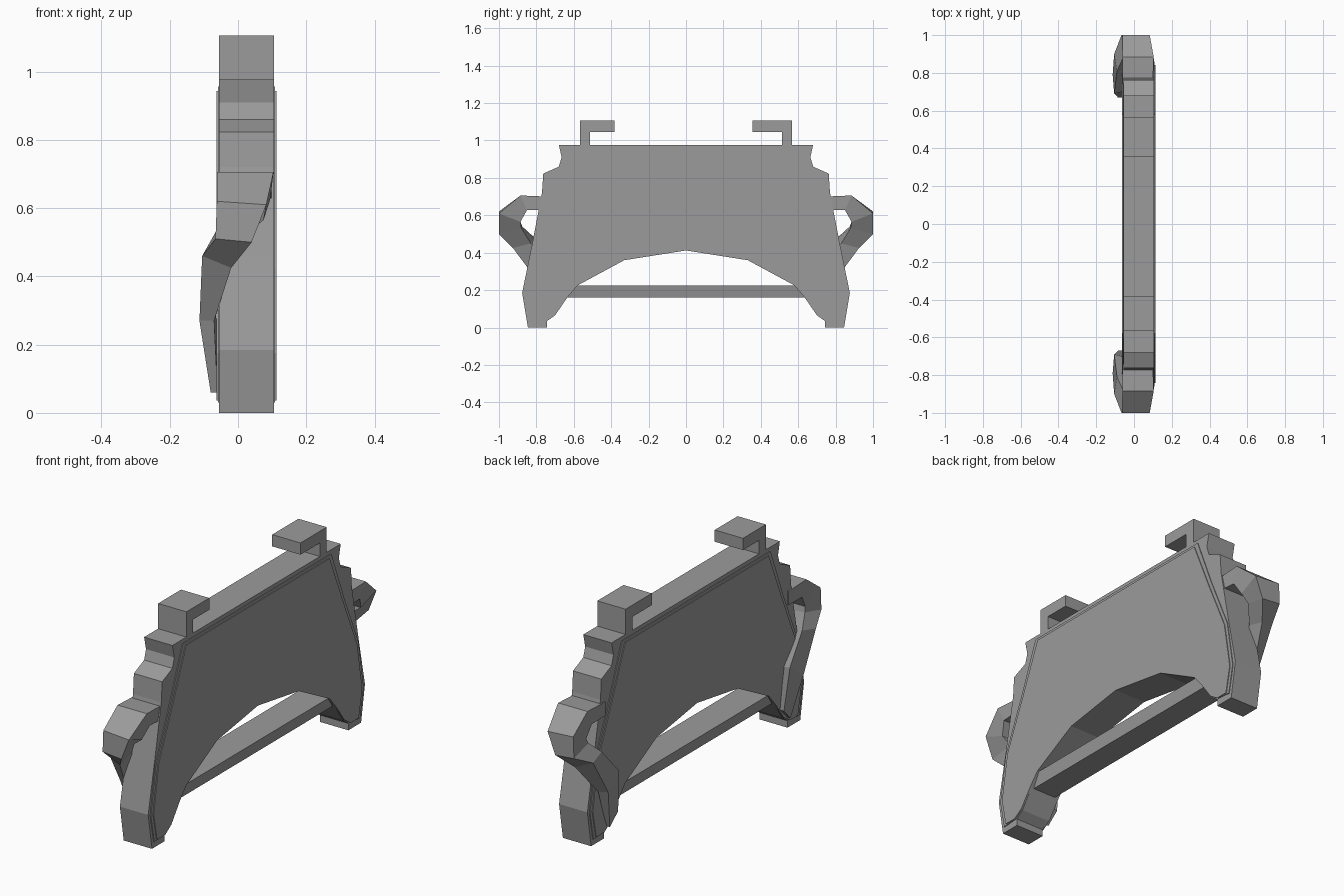
import bpy
import bmesh

cube = bpy.data.objects.get("Cube")
if cube:
    bpy.data.objects.remove(cube, do_unlink=True)

grey = bpy.data.materials.new("plain grey")
grey.use_nodes = True
color = (0.33, 0.33, 0.33, 1)
grey.diffuse_color = color
grey.node_tree.nodes["Principled BSDF"].inputs["Base Color"].default_value = color


def loft(name, sections, closed_ends=True):
    """Join matching rings of 3D points into a flat-shaded solid."""
    bm = bmesh.new()
    rings = [[bm.verts.new(p) for p in ring] for ring in sections]
    count = len(rings[0])
    for a, b in zip(rings, rings[1:]):
        for i in range(count):
            j = (i + 1) % count
            bm.faces.new((a[i], a[j], b[j], b[i]))
    if closed_ends:
        bm.faces.new(rings[0])
        bm.faces.new(rings[-1])
    bmesh.ops.recalc_face_normals(bm, faces=bm.faces)
    mesh = bpy.data.meshes.new(name)
    bm.to_mesh(mesh)
    bm.free()
    mesh.materials.append(grey)
    obj = bpy.data.objects.new(name, mesh)
    bpy.context.collection.objects.link(obj)
    return obj


def prism(name, outline, x0, x1):
    """Extrude a (y, z) outline along x."""
    return loft(name, [[(x, y, z) for y, z in outline] for x in (x0, x1)])


def mirrored(half):
    return half + [(-y, z) for y, z in reversed(half) if y > 0]


LEFT, RIGHT = -0.055, 0.105
arch = [(0.58, 0.225), (0.33, 0.36), (0, 0.412)]

# Stepped body with two legs and an arched underside
side = [(0.68, 0.977), (0.665, 0.91), (0.68, 0.86), (0.763, 0.823),
        (0.77, 0.72), (0.82, 0.46), (0.876, 0.185), (0.845, 0),
        (0.742, 0), (0.742, 0.035), (0.70, 0.065), (0.635, 0.16)]
prism("body", mirrored(side + arch), LEFT, RIGHT)

# Raised rim and panel on both broad sides
inner_leg = [(0.75, 0.037), (0.70, 0.07), (0.635, 0.16)]
rim = [(0.60, 0.957), (0.70, 0.70), (0.82, 0.42), (0.86, 0.175), (0.832, 0.03)]
panel = [(0.58, 0.943), (0.685, 0.69), (0.803, 0.417), (0.843, 0.175), (0.815, 0.037)]
for name, edge, height in (("rim", rim, 0.004), ("panel", panel, 0.008)):
    outline = mirrored(edge + inner_leg + arch)
    prism("right_" + name, outline, LEFT - height, LEFT)
    prism("left_" + name, outline, RIGHT, RIGHT + height)

# Lower crossbar, slightly narrower underneath
loft("crossbar", [[(-0.055, y, 0.225), (0.104, y, 0.225),
                   (0.09, y, 0.16), (-0.041, y, 0.16)] for y in (-0.66, 0.66)])

# Strap sections: outer -x edge, outer +x edge, inner +x edge, inner -x edge
strap = [
    [(-0.062, 0.74, 0.70), (0.10, 0.74, 0.70), (0.10, 0.74, 0.63), (-0.062, 0.74, 0.63)],
    [(-0.062, 0.885, 0.706), (0.104, 0.885, 0.706), (0.095, 0.85, 0.628), (-0.062, 0.85, 0.628)],
    [(-0.062, 1.0, 0.62), (0.083, 1.0, 0.61), (0.075, 0.885, 0.565), (-0.055, 0.885, 0.565)],
    [(-0.066, 1.0, 0.51), (0.04, 1.0, 0.50), (0.03, 0.88, 0.53), (-0.06, 0.875, 0.54)],
    [(-0.105, 0.90, 0.46), (-0.02, 0.925, 0.425), (-0.02, 0.83, 0.45), (-0.09, 0.81, 0.48)],
    [(-0.113, 0.79, 0.27), (-0.07, 0.81, 0.27), (-0.065, 0.70, 0.33), (-0.105, 0.69, 0.34)],
    [(-0.08, 0.73, 0.06), (-0.06, 0.73, 0.06), (-0.06, 0.67, 0.12), (-0.085, 0.67, 0.12)],
]

for s, end, tip in ((-1, "front", 0.382), (1, "back", 0.355)):
    # Hook on top, pointing toward the middle
    hook = [(0.567, 0.96), (0.567, 1.106), (tip, 1.106),
            (tip, 1.046), (0.512, 1.046), (0.512, 0.96)]
    prism(end + "_hook", [(s * y, z) for y, z in hook], LEFT, RIGHT)
    # Twisted strap that wraps around the end
    loft(end + "_strap", [[(x, s * y, z) for x, y, z in ring] for ring in strap])
